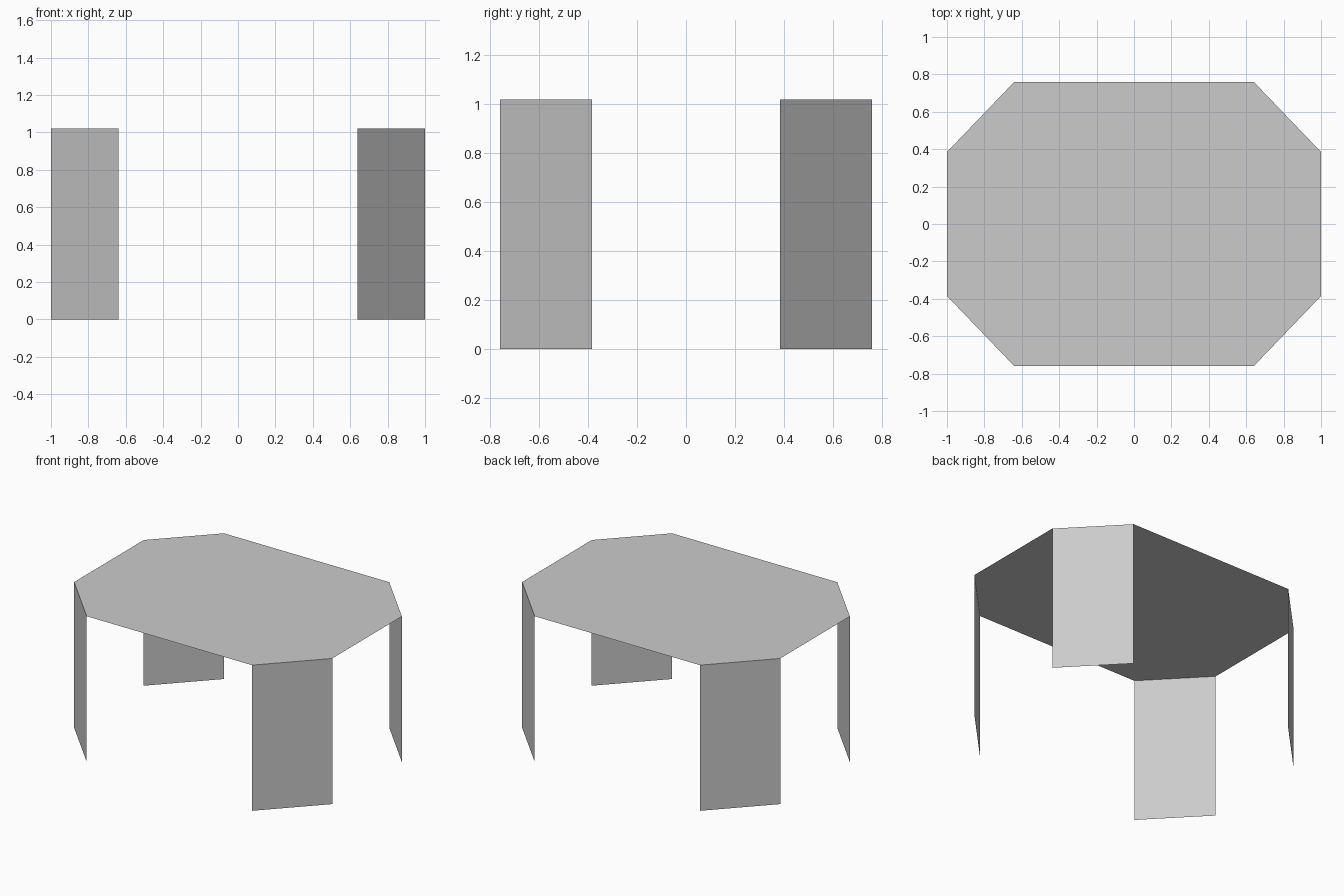
import bpy

cube = bpy.data.objects.get("Cube")
if cube:
    bpy.data.objects.remove(cube, do_unlink=True)

HEIGHT = 1.02
HALF_X, HALF_Y = 1.0, 0.76        # overall half sizes
CUT_X, CUT_Y = 0.64, 0.385        # where the chamfered corners begin

# Single plain grey
grey = bpy.data.materials.new("plain grey")
grey.use_nodes = True
colour = (0.6, 0.6, 0.6, 1)
grey.diffuse_color = colour
grey.node_tree.nodes["Principled BSDF"].inputs["Base Color"].default_value = colour


def sheet(name, points):
    """One flat, thin face through the given points."""
    mesh = bpy.data.meshes.new(name)
    mesh.from_pydata(points, [], [range(len(points))])
    mesh.materials.append(grey)
    obj = bpy.data.objects.new(name, mesh)
    bpy.context.collection.objects.link(obj)
    return obj


# Corner chamfers, counter-clockwise: each is a pair of outline points
corners = []
for name, sx, sy in (("back_left", 1, 1), ("back_right", -1, 1),
                     ("front_right", -1, -1), ("front_left", 1, -1)):
    pair = [(sx * HALF_X, sy * CUT_Y), (sx * CUT_X, sy * HALF_Y)]
    if sx * sy < 0:
        pair.reverse()
    corners.append((name, pair))

# Eight-sided table top
sheet("table_top", [(x, y, HEIGHT) for _, pair in corners for x, y in pair])

# Flat panel leg under each chamfered corner, facing outward
for name, (a, b) in corners:
    sheet(name + "_leg", [(*a, 0), (*b, 0), (*b, HEIGHT), (*a, HEIGHT)])
